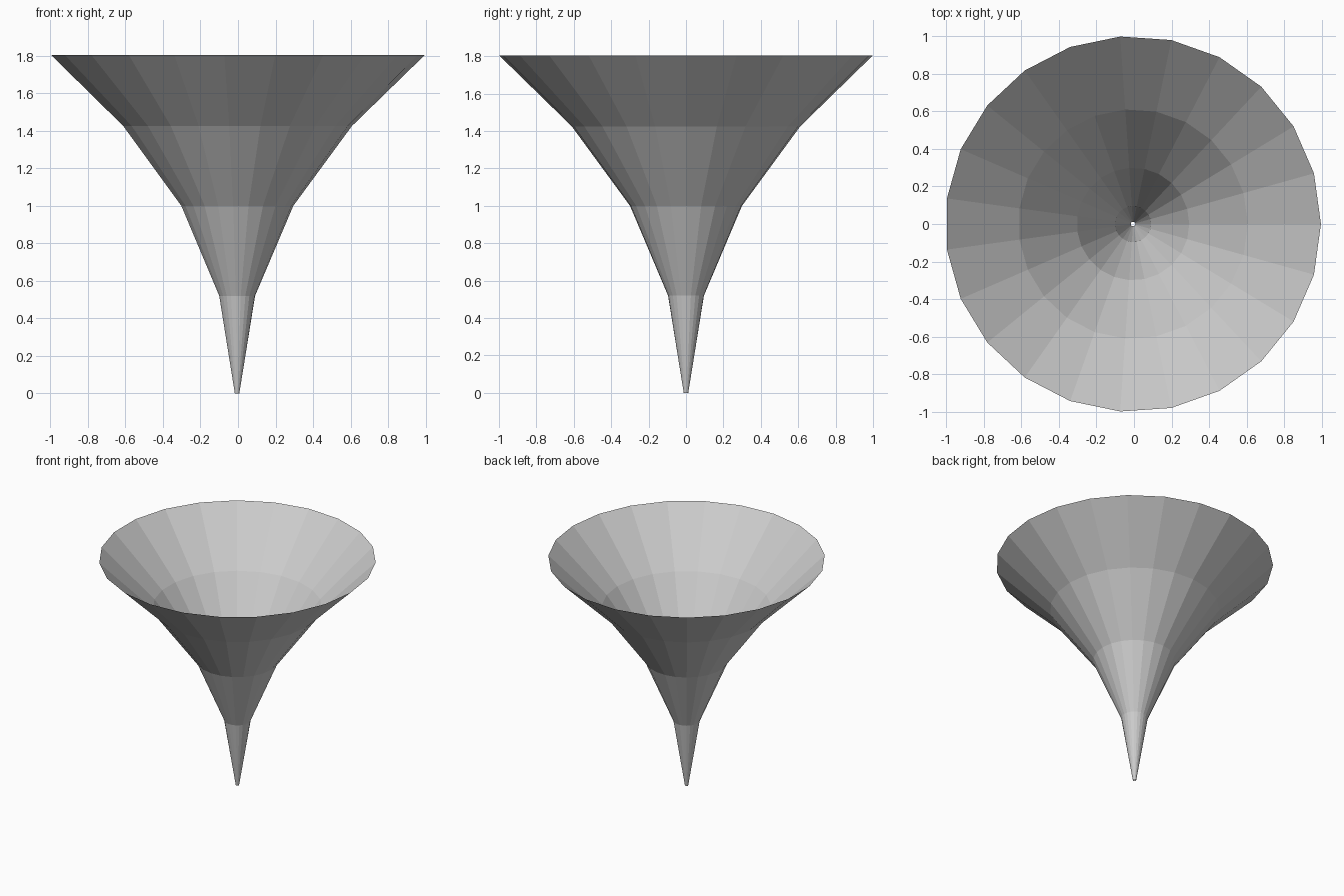
import bpy, bmesh
from math import cos, sin, tau

if "Cube" in bpy.data.objects:
    bpy.data.objects.remove(bpy.data.objects["Cube"], do_unlink=True)

SIDES = 23
# Funnel profile: (radius, height), from the narrow open tip to the rim
PROFILE = [(0.012, 0), (0.096, 0.52), (0.3, 1.0), (0.612, 1.425), (1.002, 1.805)]
SHIFT = -0.005  # an odd side count is not symmetric about x = 0

grey = bpy.data.materials.new("light_grey")
grey.use_nodes = True
colour = (0.6, 0.6, 0.6, 1)
grey.diffuse_color = colour
grey.node_tree.nodes["Principled BSDF"].inputs["Base Color"].default_value = colour

# Open single-walled funnel, flat shaded
bm = bmesh.new()
rings = [[bm.verts.new((r * cos(tau * i / SIDES) + SHIFT, r * sin(tau * i / SIDES), z))
          for i in range(SIDES)] for r, z in PROFILE]
for low, high in zip(rings, rings[1:]):
    for i in range(SIDES):
        j = (i + 1) % SIDES
        bm.faces.new((low[i], low[j], high[j], high[i]))

mesh = bpy.data.meshes.new("funnel")
bm.to_mesh(mesh)
bm.free()
mesh.materials.append(grey)
funnel = bpy.data.objects.new("funnel", mesh)
bpy.context.collection.objects.link(funnel)
